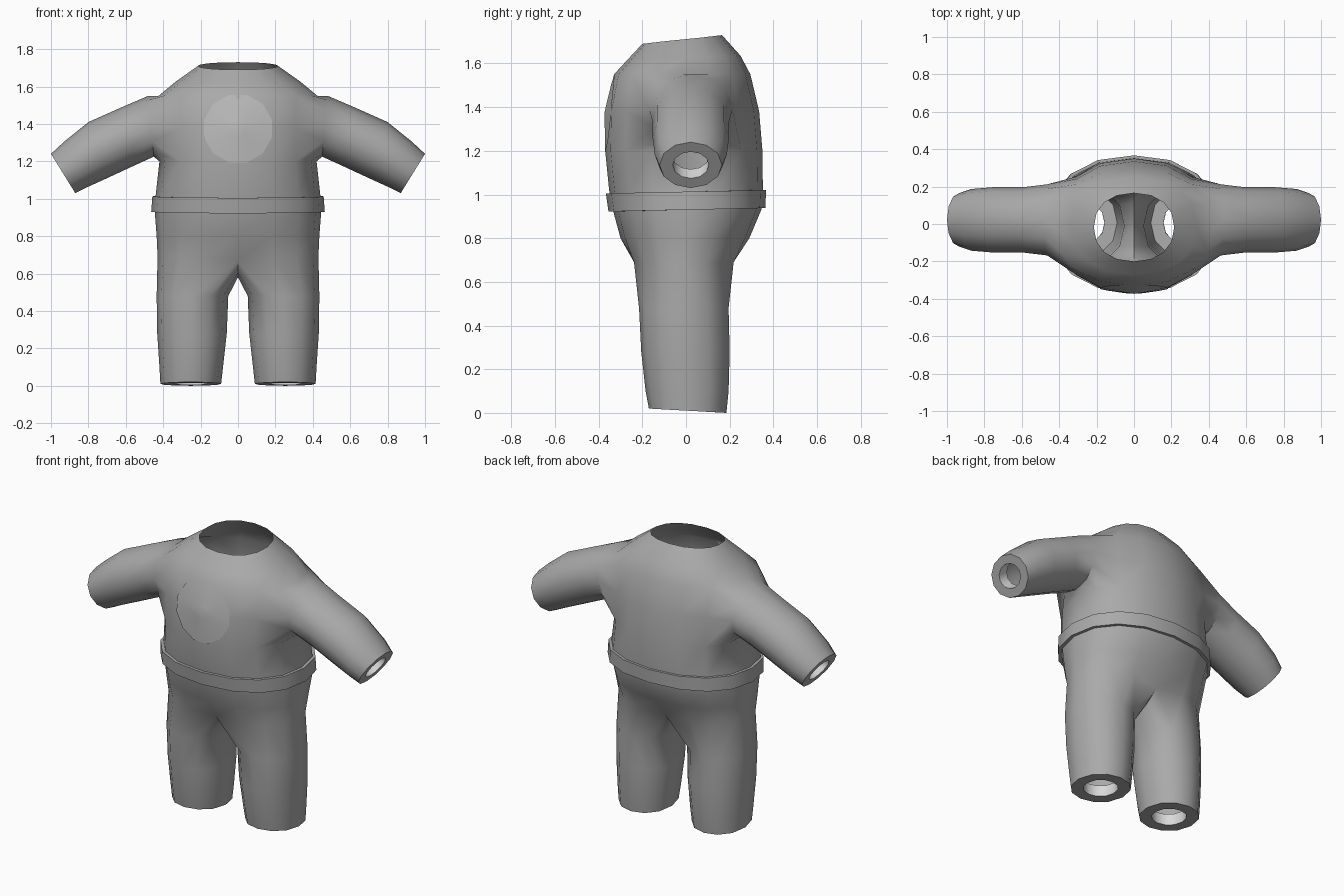
import bpy, bmesh, math
from mathutils import Vector
from mathutils.bvhtree import BVHTree

if "Cube" in bpy.data.objects:
    bpy.data.objects.remove(bpy.data.objects["Cube"])

N = 16  # columns around the torso


def material(name, v):
    m = bpy.data.materials.new(name)
    m.diffuse_color = (v, v, v, 1)
    m.use_nodes = True
    m.node_tree.nodes["Principled BSDF"].inputs["Base Color"].default_value = m.diffuse_color
    return m


CLOTH = material("grey cloth", 0.40)
PATCH = material("light grey patch", 0.48)
LINING = material("pale lining", 0.70)


def finish(bm, name, mat, angle=50, fix=True):
    if fix:
        bmesh.ops.recalc_face_normals(bm, faces=bm.faces)
    me = bpy.data.meshes.new(name)
    bm.to_mesh(me)
    bm.free()
    me.materials.append(mat)
    ob = bpy.data.objects.new(name, me)
    bpy.context.collection.objects.link(ob)
    bpy.ops.object.select_all(action='DESELECT')
    ob.select_set(True)
    bpy.context.view_layer.objects.active = ob
    bpy.ops.object.shade_smooth_by_angle(angle=math.radians(angle))
    return ob


def spow(v, p):
    return math.copysign(abs(v) ** p, v)


def torso_ring(z, hx, yf, yb, tilt=0.0, grow=0.0):
    pts = []
    for k in range(N):
        a = 2 * math.pi * k / N
        c, s = spow(math.cos(a), 0.9), spow(math.sin(a), 0.9)
        pts.append(Vector(((hx + grow) * c,
                           (yf + yb) / 2 + ((yb - yf) / 2 + grow) * s,
                           z + tilt * math.sin(a))))
    return pts


def loop(bm, pts):
    return [bm.verts.new(p) for p in pts]


def bridge(bm, a, b):
    n = len(a)
    for i in range(n):
        bm.faces.new((a[i], a[(i + 1) % n], b[(i + 1) % n], b[i]))


def scaled(pts, f):
    c = sum(pts, Vector()) / len(pts)
    return [c + (p - c) * f for p in pts]


# Torso rows: height, half width, front y, back y, tilt
ROWS = [(0.69, 0.43, -0.255, 0.235, 0), (0.80, 0.435, -0.30, 0.29, 0),
        (0.93, 0.445, -0.335, 0.345, 0), (1.02, 0.44, -0.352, 0.352, 0),
        (1.20, 0.42, -0.37, 0.35, 0), (1.38, 0.42, -0.366, 0.335, 0),
        (1.55, 0.425, -0.33, 0.295, 0), (1.625, 0.335, -0.27, 0.25, 0.01),
        (1.71, 0.215, -0.20, 0.165, 0.02)]
ARM_ROW = 4  # arms join between this row and two rows above

# Arm rings: top (x, z), bottom (x, z), half depth
ARM = [((0.48, 1.55), (0.45, 1.225), 0.19), ((0.62, 1.49), (0.56, 1.175), 0.175),
       ((0.80, 1.41), (0.70, 1.11), 0.175), ((0.93, 1.305), (0.81, 1.06), 0.165),
       ((1.00, 1.24), (0.87, 1.03), 0.143)]

# Leg rings: height, inner x, outer x, front y, back y, tilt
LEG = [(0.48, 0.052, 0.435, -0.215, 0.195, 0), (0.28, 0.06, 0.432, -0.205, 0.20, 0),
       (0.10, 0.08, 0.42, -0.185, 0.195, 0), (0.01, 0.09, 0.415, -0.17, 0.185, -0.01)]


def arm_ring(s, top, bot, hy):
    mid = Vector((s * (top[0] + bot[0]) / 2, 0.022, (top[1] + bot[1]) / 2))
    up = Vector((s * (top[0] - bot[0]) / 2, 0, (top[1] - bot[1]) / 2))
    angs = [math.radians(-150 + 30 * i) for i in range(12)]
    return [mid + up * math.sin(a) + Vector((0, hy * math.cos(a), 0)) for a in angs]


def leg_ring(s, z, xi, xo, yf, yb, tilt):
    pts = []
    for i in range(12):
        a = math.radians(-120 + 30 * i)
        pts.append(Vector((s * ((xi + xo) / 2 + (xo - xi) / 2 * math.cos(a)),
                           (yf + yb) / 2 + (yb - yf) / 2 * spow(math.sin(a), 0.9),
                           z + tilt * math.sin(a))))
    return pts


# Suit body: torso with arm openings, arms, split legs and folded end rims
bm = bmesh.new()
rows = [loop(bm, torso_ring(*r)) for r in ROWS]
for r in range(len(rows) - 1):
    for k in range(N):
        side = (k + 2) % 8 < 4 and (k + 2) % 16 // 8 in (0, 1)
        if side and ARM_ROW <= r < ARM_ROW + 2:
            continue
        k2 = (k + 1) % N
        bm.faces.new((rows[r][k], rows[r][k2], rows[r + 1][k2], rows[r + 1][k]))
for k in (4, 12):
    rows[0][k].co.y *= 0.85
    rows[0][k].co.z -= 0.02
crotch = loop(bm, [(0, 0.11, 0.605), (0, 0.0, 0.58), (0, -0.12, 0.605)])

cuffs = []
for s in (1, -1):
    def col(k):
        return k % N if s > 0 else (8 - k) % N
    lo, mi, hi = rows[ARM_ROW:ARM_ROW + 3]
    arm = ([lo[col(k)] for k in range(-2, 3)] + [mi[col(2)]]
           + [hi[col(k)] for k in range(2, -3, -1)] + [mi[col(-2)]])
    leg = [rows[0][col(k)] for k in range(-4, 5)] + crotch
    for start, rings in ((arm, [arm_ring(s, *a) for a in ARM]),
                         (leg, [leg_ring(s, *g) for g in LEG])):
        prev = start
        for pts in rings:
            cur = loop(bm, pts)
            bridge(bm, prev, cur)
            prev = cur
        inner = scaled(rings[-1], 0.58)
        bridge(bm, prev, loop(bm, inner))
        c_out = sum(rings[-1], Vector()) / 12
        c_in = sum(rings[-2], Vector()) / 12
        cuffs.append((inner, (c_in - c_out).normalized()))
bmesh.ops.recalc_face_normals(bm, faces=bm.faces)
bm.normal_update()
tree = BVHTree.FromBMesh(bm)
finish(bm, "suit_body", CLOTH)

# Short pale tubes lining the sleeve and leg openings
bm = bmesh.new()
for inner, d in cuffs:
    a = loop(bm, inner)
    b = loop(bm, [p + d * 0.07 for p in inner])
    bridge(bm, a, b)
bmesh.ops.recalc_face_normals(bm, faces=bm.faces)
bmesh.ops.reverse_faces(bm, faces=bm.faces)
finish(bm, "cuff_lining", LINING, fix=False)

# Waistband
bm = bmesh.new()
low, high = (0.93, 0.447, -0.338, 0.346, 0.008), (1.013, 0.441, -0.350, 0.350, 0.008)
band = [loop(bm, torso_ring(*r, grow=g)) for r, g in
        ((low, -0.01), (low, 0.017), (high, 0.017), (high, -0.01))]
for i in range(4):
    bridge(bm, band[i], band[(i + 1) % 4])
finish(bm, "waistband", CLOTH, 35)

# Round chest patch laid onto the front surface
bm = bmesh.new()


def on_chest(x, z):
    hit = tree.ray_cast(Vector((x, -2, z)), Vector((0, 1, 0)))[0]
    return Vector((x, (hit.y if hit else -0.35) - 0.007, z))


centre = bm.verts.new(on_chest(0, 1.375))
prev = None
for radius in (0.045, 0.09, 0.14, 0.187):
    cur = loop(bm, [on_chest(radius * math.sin(math.pi * i / 6 + 0.26),
                             1.375 + radius * math.cos(math.pi * i / 6 + 0.26))
                    for i in range(12)])
    if prev:
        bridge(bm, prev, cur)
    else:
        for i in range(12):
            bm.faces.new((centre, cur[i], cur[(i + 1) % 12]))
    prev = cur
bm.normal_update()
if sum(f.normal.y for f in bm.faces) > 0:
    bmesh.ops.reverse_faces(bm, faces=bm.faces)
finish(bm, "chest_patch", PATCH, fix=False)
